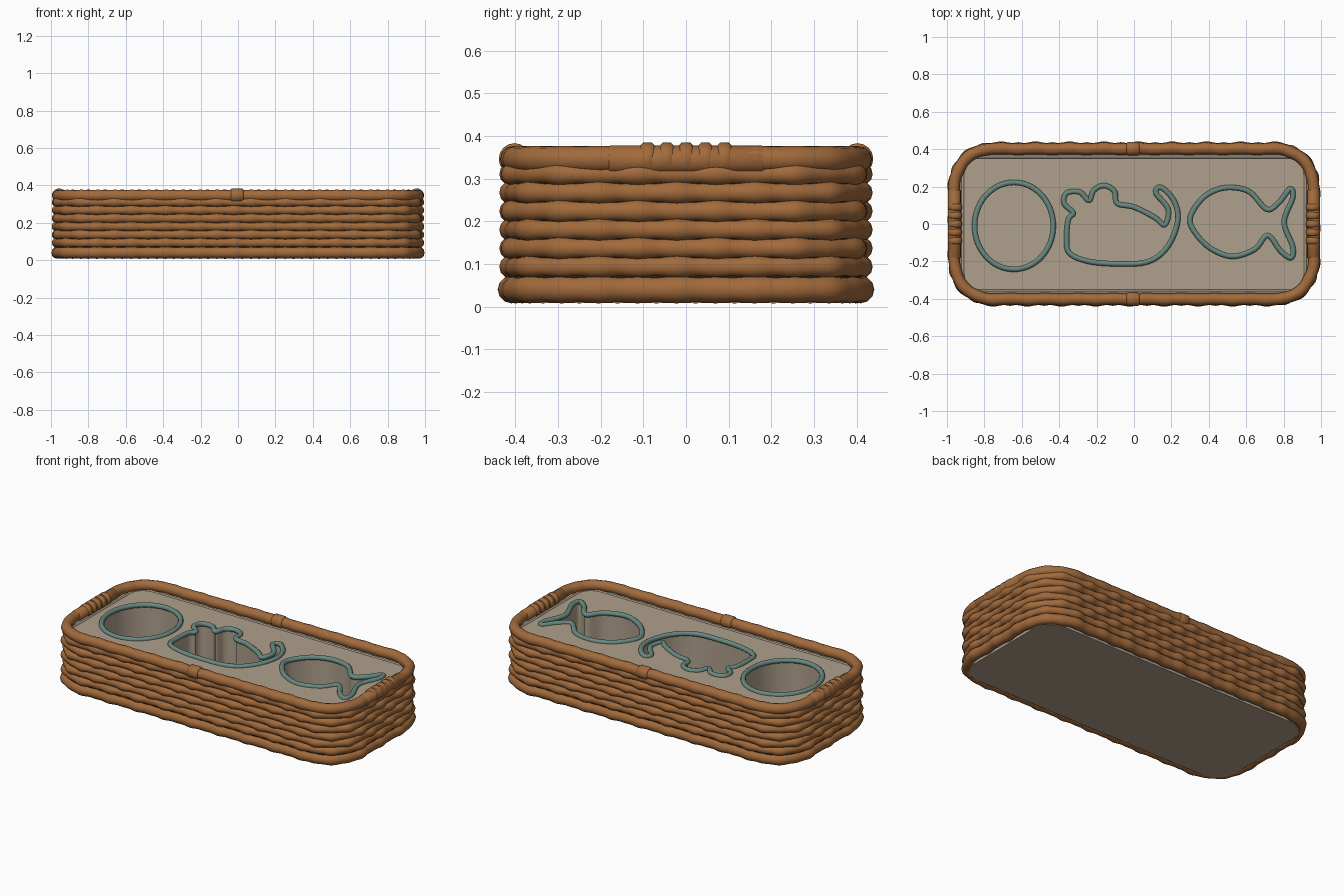
import bpy, bmesh, math
from mathutils import Vector

if "Cube" in bpy.data.objects:
    bpy.data.objects.remove(bpy.data.objects["Cube"])


def material(name, rgb):
    m = bpy.data.materials.new(name)
    m.diffuse_color = (*rgb, 1)
    m.use_nodes = True
    m.node_tree.nodes["Principled BSDF"].inputs["Base Color"].default_value = m.diffuse_color
    return m


WICKER = material("wicker brown", (0.36, 0.145, 0.045))
DARK = material("dark gap brown", (0.035, 0.015, 0.006))
BEIGE = material("warm beige", (0.43, 0.35, 0.265))
TEAL = material("grey teal", (0.14, 0.25, 0.22))


def rounded_rect(hx, hy, r, n):
    """n evenly spaced (point, outward normal) pairs around a rounded rectangle"""
    a, b, q = 2 * (hx - r), 2 * (hy - r), math.pi * r / 2
    segs = [(b, 0), (a, 1), (b, 2), (a, 3)]
    total = 2 * (a + b) + 4 * q
    out = []
    for i in range(n):
        s = total * i / n
        for length, k in segs:
            ang = k * math.pi / 2
            nrm = Vector((math.cos(ang), math.sin(ang), 0))
            tan = Vector((-nrm.y, nrm.x, 0))
            reach = hx if k % 2 == 0 else hy
            if s < length:
                out.append((nrm * reach + tan * (s - length / 2), nrm))
                break
            s -= length
            if s < q:
                d = ang + s / r
                nn = Vector((math.cos(d), math.sin(d), 0))
                out.append((nrm * (reach - r) + tan * length / 2 + nn * r, nn))
                break
            s -= q
    return out


def finish(name, bm, mat, angle=60):
    bmesh.ops.recalc_face_normals(bm, faces=bm.faces)
    me = bpy.data.meshes.new(name)
    bm.to_mesh(me)
    bm.free()
    ob = bpy.data.objects.new(name, me)
    bpy.context.collection.objects.link(ob)
    me.materials.append(mat)
    smooth(ob, angle)
    return ob


def smooth(ob, angle):
    bpy.ops.object.select_all(action='DESELECT')
    ob.select_set(True)
    bpy.context.view_layer.objects.active = ob
    bpy.ops.object.shade_smooth_by_angle(angle=math.radians(angle))


def sweep(name, rings, mat, angle=60):
    """Closed loop of closed rings"""
    bm = bmesh.new()
    vs = [[bm.verts.new(p) for p in ring] for ring in rings]
    n, m = len(vs), len(vs[0])
    for i in range(n):
        for j in range(m):
            bm.faces.new((vs[i][j], vs[(i + 1) % n][j],
                          vs[(i + 1) % n][(j + 1) % m], vs[i][(j + 1) % m]))
    return finish(name, bm, mat, angle)


def strand(name, hx, hy, z, r, mat, amp=0, phase=0, pulse=0, waves=28, n=280, corner=0.2):
    rings = []
    for i, (p, nrm) in enumerate(rounded_rect(hx, hy, corner, n)):
        w = 2 * math.pi * waves * i / n + phase
        c = p + nrm * amp * math.cos(w)
        rr = r * (1 + pulse * math.cos(2 * w))
        rings.append([c + nrm * rr * math.cos(t) + Vector((0, 0, z + rr * math.sin(t)))
                      for t in [2 * math.pi * k / 12 for k in range(12)]])
    return sweep(name, rings, mat)


def catmull(pts, steps=6):
    out, n = [], len(pts)
    for i in range(n):
        a, b, c, d = (Vector(pts[(i + k) % n]) for k in (-1, 0, 1, 2))
        for s in range(steps):
            t = s / steps
            out.append(0.5 * (2 * b + (c - a) * t + (2 * a - 5 * b + 4 * c - d) * t * t
                              + (3 * b - a - 3 * c + d) * t ** 3))
    return out


def curve_object(name, loops, mat, z, extrude=0, bevel=0):
    cu = bpy.data.curves.new(name, 'CURVE')
    cu.dimensions = '3D' if bevel else '2D'
    cu.fill_mode = 'FULL' if bevel else 'BOTH'
    cu.extrude, cu.bevel_depth, cu.bevel_resolution = extrude, bevel, 3
    for loop in loops:
        sp = cu.splines.new('POLY')
        sp.points.add(len(loop) - 1)
        for q, p in zip(sp.points, loop):
            q.co = (p[0], p[1], 0, 1)
        sp.use_cyclic_u = True
    ob = bpy.data.objects.new(name, cu)
    ob.location.z = z
    bpy.context.collection.objects.link(ob)
    bpy.ops.object.select_all(action='DESELECT')
    ob.select_set(True)
    bpy.context.view_layer.objects.active = ob
    bpy.ops.object.convert(target='MESH')
    ob = bpy.context.view_layer.objects.active
    ob.data.materials.clear()
    ob.data.materials.append(mat)
    smooth(ob, 50)
    return ob


# Woven basket wall: thick base strand, six wavy rows, rim
HX, HY = 0.963, 0.405
strand("basket_base_strand", HX - 0.002, HY, 0.04, 0.031, WICKER, 0.004, 0, 0.05)
for row in range(6):
    strand(f"basket_row_{row + 1}", HX, HY, 0.093 + 0.0435 * row, 0.0245, WICKER,
           0.006, math.pi * (row % 2), 0.09)
strand("basket_rim", HX - 0.003, HY - 0.003, 0.345, 0.031, WICKER, 0.002, 0, 0.03)

# Dark backing seen through the gaps in the weave
sweep("weave_backing", [[p + n * o + Vector((0, 0, z)) for o, z in
                         ((0.007, 0.03), (0.007, 0.34), (-0.012, 0.34), (-0.012, 0.03))]
                        for p, n in rounded_rect(HX, HY, 0.2, 160)], DARK, 40)


def wrap(name, loc, axis, length, r):
    """Binding around the rim, with rounded ends"""
    prof = [(-length / 2, r * 0.8), (-length / 2 + r * 0.2, r),
            (length / 2 - r * 0.2, r), (length / 2, r * 0.8)]
    bm = bmesh.new()
    rows = []
    for h, rad in prof:
        row = []
        for k in range(16):
            t = 2 * math.pi * k / 16
            a, b = rad * math.cos(t), rad * math.sin(t)
            row.append(bm.verts.new(Vector(loc) + Vector((h, a, b) if axis == 'x' else (a, h, b))))
        rows.append(row)
    for i in range(3):
        for k in range(16):
            bm.faces.new((rows[i][k], rows[i + 1][k],
                          rows[i + 1][(k + 1) % 16], rows[i][(k + 1) % 16]))
    bm.faces.new(rows[0])
    bm.faces.new(rows[3])
    finish(name, bm, WICKER, 50)


# Rim bindings on the short ends and the middles of the long sides
for sx, side in ((-1, "left"), (1, "right")):
    wrap(f"{side}_end_binding", (sx * 0.96, 0, 0.343), 'y', 0.37, 0.034)
    for k in range(5):
        wrap(f"{side}_binding_turn_{k + 1}", (sx * 0.957, (k - 2) * 0.045, 0.346), 'y', 0.036, 0.038)
for sy, side in ((-1, "front"), (1, "back")):
    wrap(f"{side}_rim_clip", (-0.005, sy * 0.402, 0.346), 'x', 0.07, 0.037)

# Outlines of the three cavities, in hundredths of a unit
oval = [(-0.642 + 0.21 * math.cos(2 * math.pi * k / 64),
         -0.01 + 0.232 * math.sin(2 * math.pi * k / 64)) for k in range(64)]
mouse_pts = [(-36, 16.5), (-29, 17), (-24, 12.5), (-21.5, 18), (-16, 20.5), (-10.5, 17.5),
             (-9, 11), (0, 9), (11, 3.5), (16.5, -0.5), (18.3, 8), (11.8, 16.5), (14.5, 19.5),
             (21, 13), (23.5, 4), (21, -6.5), (15, -15.5), (6, -20.5), (-8, -21.3), (-24, -20),
             (-34.5, -15.5), (-36, -7), (-35, 2.5), (-32.5, 6), (-37.3, 11)]
fish_pts = [(30, 3), (35.5, 12.5), (43, 17.8), (52, 19.5), (62, 17), (71, 7.8), (77.5, 11.5),
            (83.5, 18.8), (84.8, 14), (80.2, 1), (84.8, -12), (84, -18), (78.5, -14.5),
            (71.5, -6), (64.5, -13.5), (52.5, -17.3), (41, -13), (33, -5)]
mouse, fish = ([p / 100 for p in catmull(pts)] for pts in (mouse_pts, fish_pts))
cavities = {"oval": oval, "mouse": mouse, "fish": fish}

# Tray insert: upper block with cut-outs over a solid base
TOP, FLOOR, BOTTOM = 0.325, 0.12, 0.008
outer = [p for p, n in rounded_rect(0.94, 0.383, 0.14, 160)]
curve_object("tray_block", [outer] + list(cavities.values()), BEIGE,
             (TOP + FLOOR) / 2, (TOP - FLOOR) / 2)
curve_object("tray_base", [[p for p, n in rounded_rect(0.935, 0.378, 0.13, 160)]], BEIGE,
             (FLOOR + BOTTOM) / 2, (FLOOR - BOTTOM) / 2)
strand("tray_edge_bead", 0.915, 0.358, TOP - 0.001, 0.007, BEIGE, n=160, corner=0.09)

# Teal bead around each cavity
for name, loop in cavities.items():
    curve_object(f"{name}_trim", [loop], TEAL, TOP + 0.002, bevel=0.0145)
